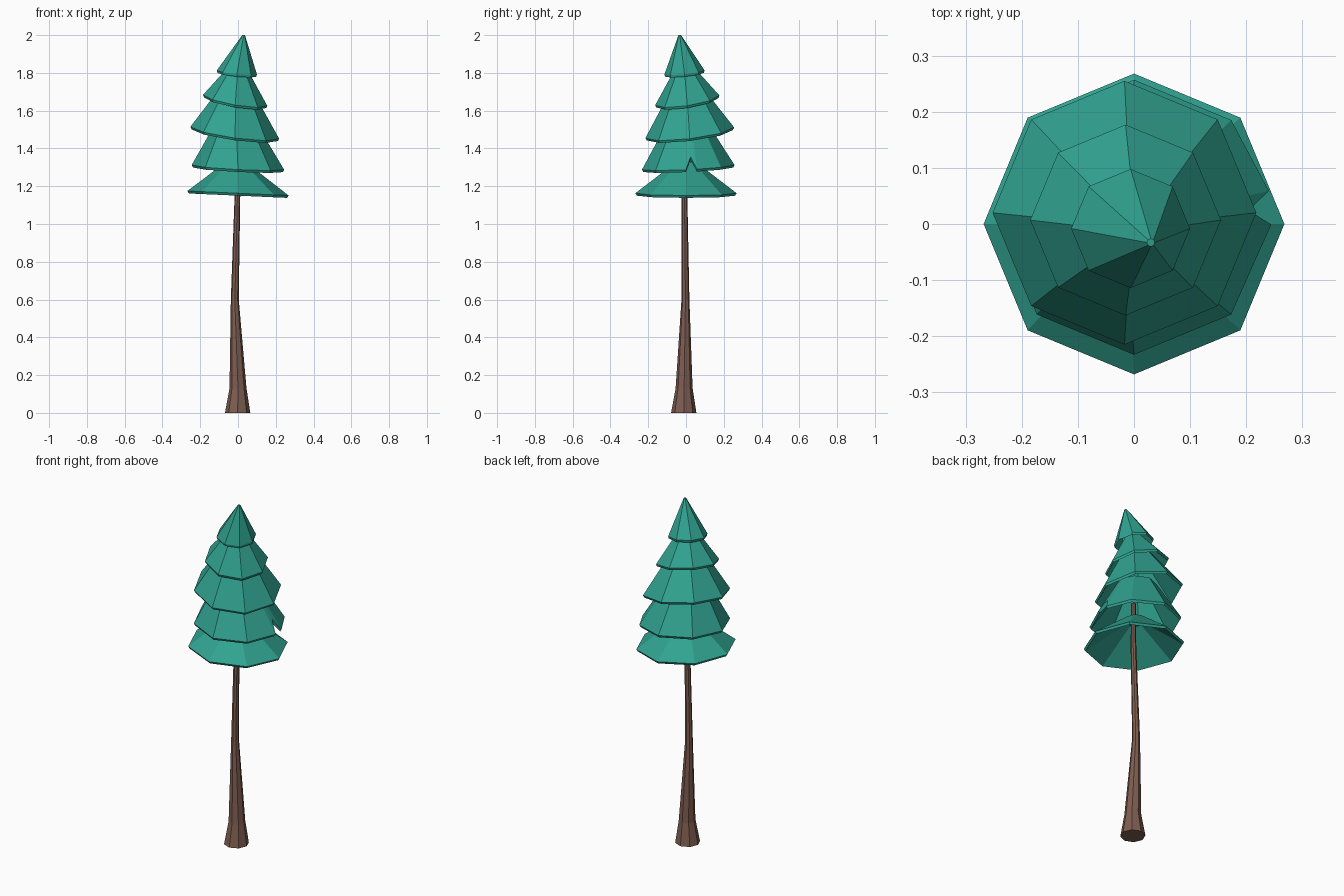
import bpy, bmesh, math

if "Cube" in bpy.data.objects:
    bpy.data.objects.remove(bpy.data.objects["Cube"])


def material(name, rgb):
    m = bpy.data.materials.new(name)
    m.diffuse_color = (*rgb, 1)
    m.use_nodes = True
    m.node_tree.nodes["Principled BSDF"].inputs["Base Color"].default_value = m.diffuse_color
    return m


needle_green = material("teal needles", (0.03, 0.365, 0.28))
bark_brown = material("brown bark", (0.21, 0.11, 0.08))
OCTAGON = [(i * 45, 0) for i in range(8)]


def skin(name, rings, mat):
    """Join rings of points into a closed, flat shaded shell."""
    bm = bmesh.new()
    vs = [[bm.verts.new(p) for p in ring] for ring in rings]
    n = len(vs[0])
    for a, b in zip(vs, vs[1:]):
        for i in range(n):
            j = (i + 1) % n
            bm.faces.new((a[i], a[j], b[j], b[i]))
    bm.faces.new(vs[0])
    bm.faces.new(vs[-1])
    bmesh.ops.recalc_face_normals(bm, faces=bm.faces)
    me = bpy.data.meshes.new(name)
    bm.to_mesh(me)
    bm.free()
    me.materials.append(mat)
    ob = bpy.data.objects.new(name, me)
    bpy.context.collection.objects.link(ob)
    return ob


def ring(cx, cy, r, z, corners, sx=0, sy=0):
    """Ring of corners, tilted by slopes sx and sy."""
    pts = []
    for deg, _ in corners:
        x, y = r * math.cos(math.radians(deg)), r * math.sin(math.radians(deg))
        pts.append((cx + x, cy + y, z + sx * x + sy * y))
    return pts


def lift(low, high, corners):
    """Pull notched corners of a low ring towards the high ring."""
    return [tuple(a + (b - a) * t for a, b in zip(p, q))
            for p, q, (_, t) in zip(low, high, corners)]


def skirt(name, base, slope, top, corners=OCTAGON):
    """Hollow tilted branch skirt with a thin rim."""
    cx, cy, r, z = base
    tx, ty, tr, tz = top
    crown = ring(*top, corners, slope[0] * 0.6, slope[1] * 0.6)
    inner = ring(tx, ty, tr * 0.8, tz - 0.025, corners, slope[0] * 0.6, slope[1] * 0.6)
    rim = lift(ring(cx, cy, r, z, corners, *slope), crown, corners)
    lip = lift(ring(cx, cy, r * 0.97, z - 0.013, corners, *slope), inner, corners)
    skin(name, [crown, rim, lip, inner], needle_green)


# Slightly crooked trunk with a flared foot
trunk_path = [(-0.002, -0.012, 0.067, 0), (0, -0.01, 0.045, 0.13),
              (-0.017, -0.003, 0.021, 0.6), (-0.003, -0.008, 0.015, 1.15),
              (0, -0.005, 0.013, 1.42)]
skin("trunk", [ring(*p, OCTAGON) for p in trunk_path], bark_brown)

# Branch skirts from the bottom up; the second has a small notch on the right
notched = [(-3, 0), (4, 0.28), (11, 0)] + OCTAGON[1:]
skirt("branch_skirt_1", (0, 0, 0.268, 1.163), (-0.045, 0), (-0.01, 0, 0.05, 1.33))
skirt("branch_skirt_2", (0, 0.012, 0.245, 1.30), (-0.05, 0.05),
      (-0.01, 0.005, 0.11, 1.53), notched)
skirt("branch_skirt_3", (-0.017, 0.02, 0.235, 1.483), (-0.135, 0.12), (-0.008, 0.003, 0.075, 1.73))
skirt("branch_skirt_4", (-0.015, 0.007, 0.17, 1.655), (-0.17, 0.15), (0, -0.01, 0.04, 1.84))
skirt("branch_skirt_5_tip", (-0.006, -0.008, 0.106, 1.803), (-0.1, 0.1), (0.03, -0.033, 0.007, 2.0))
